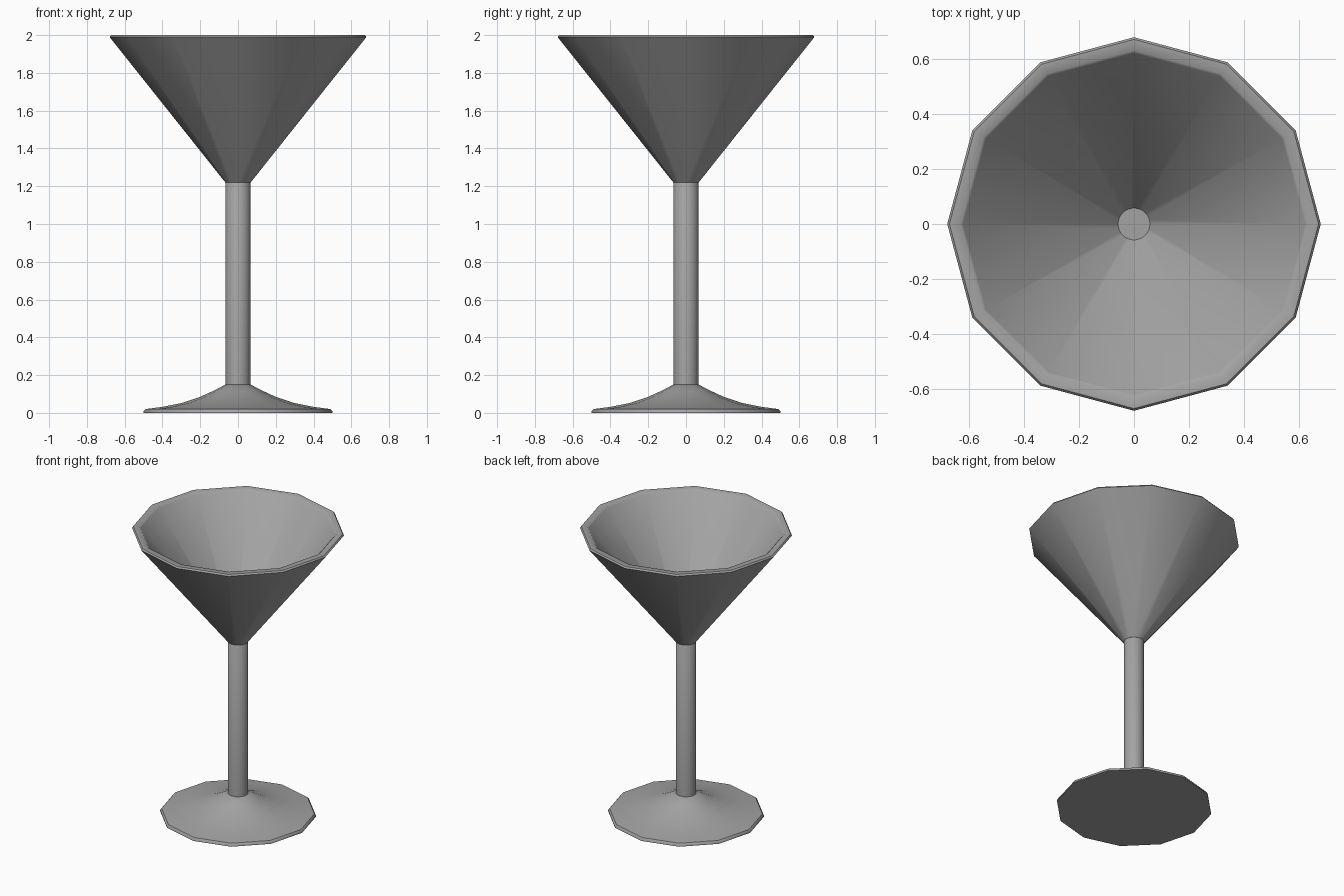
import bpy
import math

cube = bpy.data.objects.get("Cube")
if cube:
    bpy.data.objects.remove(cube, do_unlink=True)

# Single grey finish
grey = bpy.data.materials.new("plain_grey")
grey.use_nodes = True
colour = (0.37, 0.37, 0.37, 1.0)
grey.diffuse_color = colour
grey.node_tree.nodes["Principled BSDF"].inputs["Base Color"].default_value = colour


def lathe(name, profile, sides, smooth_angle):
    """Revolve an (r, z) profile around z; radius 0 makes a capped end."""
    verts, rings, faces = [], [], []
    for r, z in profile:
        count = sides if r > 0 else 1
        start = len(verts)
        for i in range(count):
            a = math.tau * i / sides
            verts.append((r * math.cos(a), r * math.sin(a), z))
        rings.append([start + i % count for i in range(sides)])
    for low, high in zip(rings, rings[1:]):
        for i in range(sides):
            j = (i + 1) % sides
            loop = dict.fromkeys((low[i], low[j], high[j], high[i]))
            faces.append(tuple(loop))
    mesh = bpy.data.meshes.new(name)
    mesh.from_pydata(verts, [], faces)
    mesh.materials.append(grey)
    obj = bpy.data.objects.new(name, mesh)
    bpy.context.collection.objects.link(obj)
    bpy.ops.object.select_all(action="DESELECT")
    obj.select_set(True)
    bpy.context.view_layer.objects.active = obj
    bpy.ops.object.shade_smooth_by_angle(angle=math.radians(smooth_angle))
    return obj


# Flared foot with a thin rim and flat underside
lathe("foot", [(0, 0), (0.5, 0), (0.5, 0.008), (0.49, 0.02), (0.4, 0.032),
               (0.3, 0.052), (0.2, 0.085), (0.13, 0.117), (0.066, 0.15),
               (0, 0.15)], 12, 40)

# Round stem, its top forming the small floor inside the bowl
lathe("stem", [(0, 0.1), (0.065, 0.1), (0.065, 1.22), (0.058, 1.23),
               (0.058, 1.28), (0, 1.28)], 32, 35)

# Conical bowl: outer wall, softened rim, inner wall
lathe("bowl", [(0, 1.22), (0.067, 1.22), (0.68, 1.99), (0.672, 2.0),
               (0.632, 2.0), (0.622, 1.99), (0.03, 1.243), (0, 1.243)], 12, 50)
